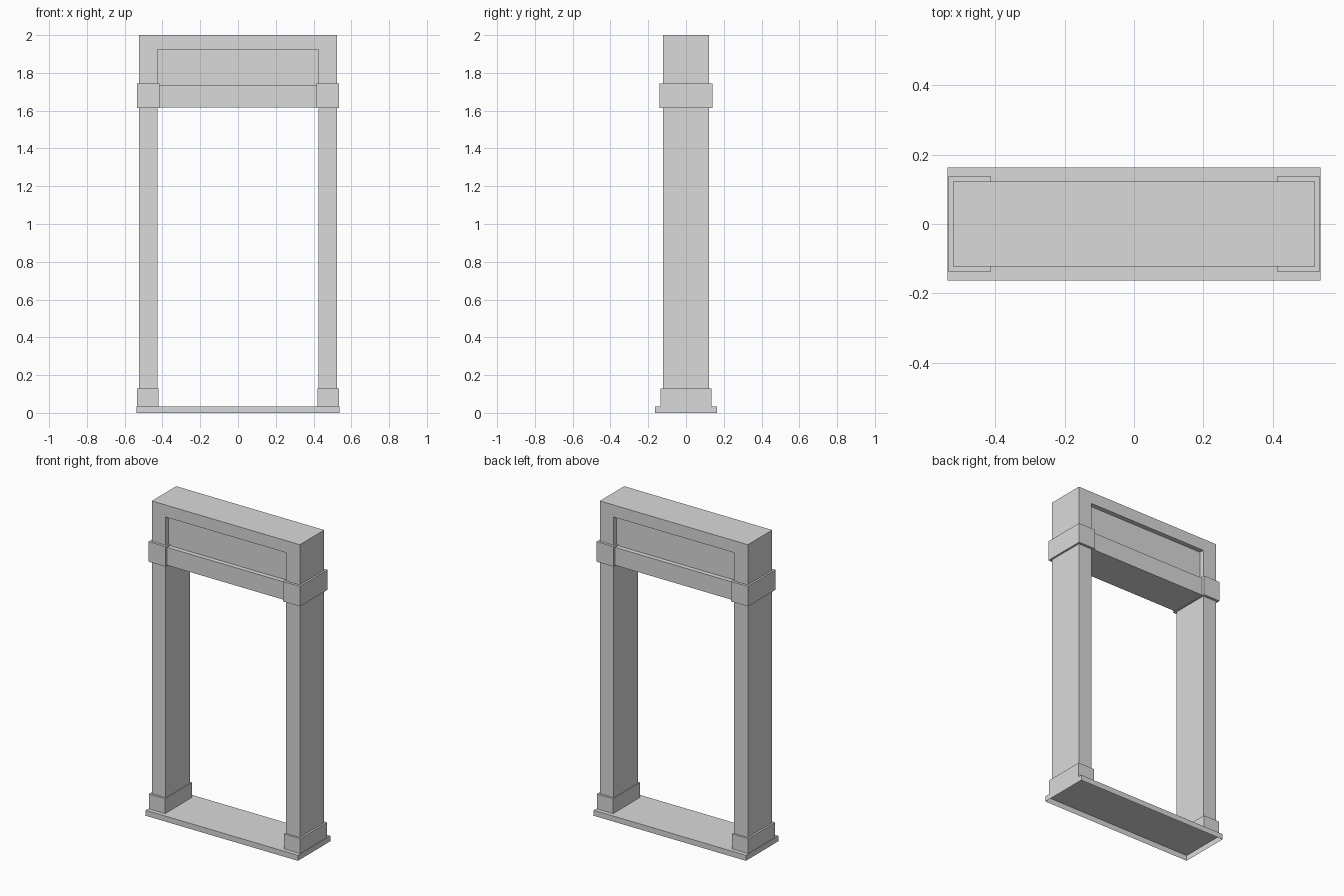
import bpy
import bmesh

cube = bpy.data.objects.get("Cube")
if cube:
    bpy.data.objects.remove(cube, do_unlink=True)

GREY = (0.7, 0.7, 0.7, 1.0)
stone = bpy.data.materials.new("plain_grey")
stone.use_nodes = True
stone.diffuse_color = GREY
stone.node_tree.nodes["Principled BSDF"].inputs["Base Color"].default_value = GREY


def finish(name, bm):
    bmesh.ops.recalc_face_normals(bm, faces=bm.faces)
    mesh = bpy.data.meshes.new(name)
    bm.to_mesh(mesh)
    bm.free()
    mesh.materials.append(stone)
    obj = bpy.data.objects.new(name, mesh)
    bpy.context.collection.objects.link(obj)
    return obj


def box(name, x0, x1, depth, z0, z1, open_bottom=False):
    """Box centred on y = 0, given by its x range, half depth and z range."""
    bm = bmesh.new()
    bmesh.ops.create_cube(bm, size=1)
    for v in bm.verts:
        v.co = (x1 if v.co.x > 0 else x0,
                depth if v.co.y > 0 else -depth,
                z1 if v.co.z > 0 else z0)
    bmesh.ops.recalc_face_normals(bm, faces=bm.faces)
    if open_bottom:
        under = [f for f in bm.faces if f.normal.z < -0.5]
        bmesh.ops.delete(bm, geom=under, context='FACES_ONLY')
    return finish(name, bm)


OUTER, INNER, DEPTH = 0.523, 0.425, 0.123
SILL_TOP, RECESS_TOP, TOP = 0.035, 1.923, 2.0

# Posts and head in one piece: an arch profile extruded through the depth
bm = bmesh.new()
half = [(OUTER, TOP), (OUTER, SILL_TOP), (INNER, SILL_TOP), (INNER, RECESS_TOP)]
outline = half + [(-x, z) for x, z in reversed(half)]
face = bm.faces.new([bm.verts.new((x, -DEPTH, z)) for x, z in outline])
extruded = bmesh.ops.extrude_face_region(bm, geom=[face], use_keep_orig=True)
moved = [g for g in extruded["geom"] if isinstance(g, bmesh.types.BMVert)]
bmesh.ops.translate(bm, verts=moved, vec=(0, 2 * DEPTH, 0))
finish("frame", bm)

# Lintel beam, with the recessed panel above it
box("lintel_beam", -INNER, INNER, DEPTH, 1.618, 1.732)
box("recessed_panel", -INNER, INNER, DEPTH - 0.03, 1.732, RECESS_TOP)

# Threshold slab, hollow underneath
box("threshold", -0.538, 0.538, 0.163, 0, SILL_TOP, open_bottom=True)

# Block at the foot and head of each post
for side, s in (("left", 1), ("right", -1)):
    box(side + "_base", *sorted((s * 0.42, s * 0.535)), 0.136, SILL_TOP, 0.13)
    box(side + "_capital", *sorted((s * 0.415, s * 0.535)), 0.139, 1.615, 1.743)
